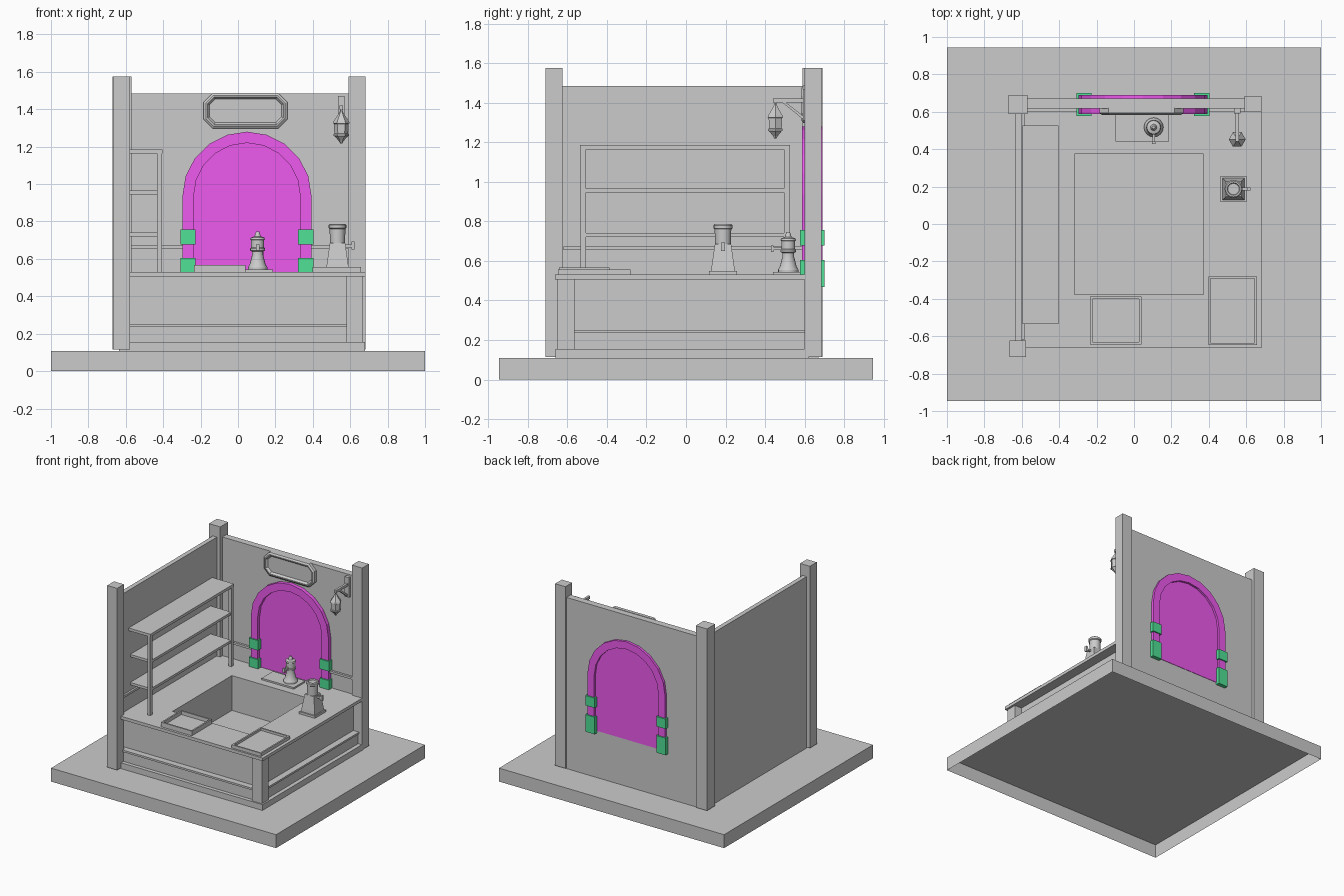
import bpy, bmesh
from math import sin, cos, pi

if "Cube" in bpy.data.objects:
    bpy.data.objects.remove(bpy.data.objects["Cube"])


def material(name, rgb):
    m = bpy.data.materials.new(name)
    m.diffuse_color = (*rgb, 1)
    m.use_nodes = True
    m.node_tree.nodes["Principled BSDF"].inputs["Base Color"].default_value = m.diffuse_color
    return m


MAGENTA = material("magenta", (0.85, 0.1, 0.85))
GREEN = material("green", (0.08, 0.75, 0.3))


def loft(name, rings, mat=None, cap_start=True, cap_end=True, smooth=False):
    """Skin a stack of equally sized point loops and cap the ends."""
    bm = bmesh.new()
    loops = [[bm.verts.new(p) for p in r] for r in rings]
    n = len(loops[0])
    for a, b in zip(loops, loops[1:]):
        for i in range(n):
            j = (i + 1) % n
            bm.faces.new((a[i], a[j], b[j], b[i]))
    if cap_start:
        bm.faces.new(loops[0][::-1])
    if cap_end:
        bm.faces.new(loops[-1])
    bmesh.ops.recalc_face_normals(bm, faces=bm.faces)
    me = bpy.data.meshes.new(name)
    bm.to_mesh(me)
    bm.free()
    ob = bpy.data.objects.new(name, me)
    bpy.context.collection.objects.link(ob)
    if mat:
        me.materials.append(mat)
    if smooth:
        bpy.ops.object.select_all(action='DESELECT')
        ob.select_set(True)
        bpy.context.view_layer.objects.active = ob
        bpy.ops.object.shade_smooth_by_angle()
    return ob


def rect(x0, x1, y0, y1, z):
    return [(x0, y0, z), (x1, y0, z), (x1, y1, z), (x0, y1, z)]


def box(name, x0, x1, y0, y1, z0, z1, mat=None, **kw):
    return loft(name, [rect(x0, x1, y0, y1, z0), rect(x0, x1, y0, y1, z1)], mat, **kw)


def prism_y(name, pts, y0, y1, mat=None):
    return loft(name, [[(x, y, z) for x, z in pts] for y in (y0, y1)], mat)


def lathe(name, cx, cy, profile, n=16, smooth=True):
    rings = [[(cx + r * cos(2 * pi * i / n), cy + r * sin(2 * pi * i / n), z)
              for i in range(n)] for r, z in profile]
    return loft(name, rings, smooth=smooth)


def tray(name, x0, x1, y0, y1, z0, z1, t=0.012):
    inner = (x0 + t, x1 - t, y0 + t, y1 - t)
    loft(name, [rect(x0, x1, y0, y1, z0), rect(x0, x1, y0, y1, z1),
                rect(*inner, z1), rect(*inner, z0 + 0.008)])


# Base slab, open underneath
box("base", -1, 1, -0.945, 0.945, 0, 0.108, cap_start=False)

# Corner posts and walls
for name, x0, x1, y0, y1 in (("front_left_post", -0.665, -0.577, -0.71, -0.624),
                             ("back_left_post", -0.67, -0.57, 0.588, 0.69),
                             ("back_right_post", 0.592, 0.683, 0.6, 0.685)):
    box(name, x0, x1, y0, y1, 0.115, 1.575)
box("left_wall", -0.636, -0.6, -0.63, 0.6, 0.108, 1.485)
box("back_wall", -0.58, 0.6, 0.617, 0.67, 0.108, 1.483)
box("left_wall_rail", -0.602, -0.585, -0.62, 0.6, 0.655, 0.673)
box("back_wall_rail_left", -0.58, -0.29, 0.6, 0.62, 0.655, 0.673)
box("back_wall_rail_right", 0.39, 0.6, 0.6, 0.62, 0.655, 0.673)


# Arched window: panel, surround and green blocks
def arch(r, z0=0.485, cx=0.048, zc=0.935, n=10):
    curve = [(cx + r * cos(pi * i / n), zc + r * sin(pi * i / n)) for i in range(n + 1)]
    return [(cx + r, z0)] + curve + [(cx - r, z0)]


prism_y("arch_panel", arch(0.287), 0.614, 0.673, MAGENTA)
prism_y("arch_surround", arch(0.345) + arch(0.285)[::-1], 0.587, 0.69, MAGENTA)
for side, cx in (("left", -0.267), ("right", 0.363)):
    for part, z0, z1 in (("lower", 0.467, 0.604), ("upper", 0.678, 0.757)):
        box(f"arch_block_{part}_{side}", cx - 0.041, cx + 0.041, 0.577, 0.7, z0, z1, GREEN)


# Octagonal plaque with a sunken face
def octagon(d, y):
    hx, hz, c = 0.224 - d, 0.094 - d, 0.048 - d * 0.55
    pts = [(hx, hz - c), (hx - c, hz), (c - hx, hz), (-hx, hz - c),
           (-hx, c - hz), (c - hx, -hz), (hx - c, -hz), (hx, c - hz)]
    return [(0.04 + x, y, 1.392 + z) for x, z in pts]


loft("plaque", [octagon(0, 0.62), octagon(0, 0.593), octagon(0.012, 0.584),
                octagon(0.02, 0.584), octagon(0.032, 0.6)])

# Lantern on its bracket
LX, LY = 0.552, 0.452
box("lantern_wall_plate", LX - 0.018, LX + 0.018, 0.592, 0.62, 1.31, 1.47)
box("lantern_arm", LX - 0.009, LX + 0.009, LY - 0.012, 0.6, 1.4, 1.42)
loft("lantern_brace", [[(LX + s * 0.007, y, z) for y, z in
                        ((0.485, 1.402), (0.505, 1.402), (0.597, 1.33), (0.597, 1.312))]
                       for s in (-1, 1)])
lathe("lantern_hook", LX, LY, [(0.006, 1.37), (0.006, 1.41)], 6, False)
lathe("lantern", LX, LY, [(0.006, 1.218), (0.014, 1.232), (0.036, 1.255), (0.042, 1.258),
                          (0.042, 1.268), (0.037, 1.27), (0.039, 1.322), (0.045, 1.325),
                          (0.042, 1.335), (0.018, 1.37), (0.008, 1.388)], 6, False)

# Counter: plinth, floor plate, recessed walls, corner leg and top
box("counter_plinth", -0.635, 0.68, -0.66, 0.62, 0.108, 0.155)
box("counter_lower_body", -0.6, 0.648, -0.63, 0.617, 0.155, 0.235)
box("counter_floor", -0.6, 0.656, -0.64, 0.617, 0.235, 0.25)
box("counter_leg", 0.58, 0.667, -0.65, -0.565, 0.155, 0.505)
HX0, HX1, HY0, HY1 = -0.317, 0.372, -0.377, 0.375
for name, x0, x1, y0, y1 in (("left", -0.6, HX0, -0.59, 0.617), ("right", HX1, 0.605, -0.59, 0.617),
                             ("front", HX0, HX1, -0.59, HY0), ("back", HX0, HX1, HY1, 0.617)):
    box(f"counter_wall_{name}", x0, x1, y0, y1, 0.25, 0.505)
for name, x0, x1, y0, y1 in (("left", -0.6, HX0, -0.662, 0.617), ("right", HX1, 0.683, -0.662, 0.617),
                             ("front", HX0, HX1, -0.662, HY0), ("back", HX0, HX1, HY1, 0.617)):
    box(f"counter_top_{name}", x0, x1, y0, y1, 0.505, 0.53)

# Shelf unit against the left wall
box("shelf_top", -0.597, -0.405, -0.535, 0.527, 1.163, 1.185)
for i, z in enumerate((0.955, 0.73)):
    box(f"shelf_{i}", -0.597, -0.412, -0.515, 0.505, z - 0.01, z + 0.01)
for side, y in (("front", -0.52), ("back", 0.51)):
    box(f"shelf_upright_{side}", -0.432, -0.407, y - 0.014, y + 0.014, 0.53, 1.165)

# Trays and work board
tray("left_tray", -0.235, 0.04, -0.643, -0.388, 0.53, 0.567)
tray("right_tray", 0.397, 0.657, -0.647, -0.28, 0.53, 0.556)
box("work_board", -0.098, 0.187, 0.44, 0.585, 0.53, 0.543)

# Round press with a small tap
PX, PY = 0.105, 0.517
lathe("round_press", PX, PY, [(0.052, 0.543), (0.052, 0.555), (0.043, 0.57), (0.03, 0.62),
                              (0.03, 0.64), (0.04, 0.645), (0.04, 0.655), (0.035, 0.66),
                              (0.035, 0.7), (0.039, 0.704), (0.036, 0.714), (0.017, 0.72),
                              (0.013, 0.735), (0.008, 0.747)])
box("round_press_tap", PX - 0.007, PX + 0.007, PY - 0.078, PY, 0.655, 0.669)
box("round_press_tap_knob", PX - 0.01, PX + 0.01, PY - 0.088, PY - 0.075, 0.645, 0.678)

# Square mill: foot, tapered body, round hopper and side handle
MX, MY = 0.532, 0.187


def square(h, z):
    return rect(MX - h, MX + h, MY - h, MY + h, z)


loft("mill_foot", [square(0.07, 0.53), square(0.07, 0.548)])
loft("mill_body", [square(0.06, 0.548), square(0.057, 0.575), square(0.041, 0.685)])
lathe("mill_hopper", MX, MY, [(0.04, 0.66), (0.042, 0.76), (0.048, 0.765), (0.048, 0.78),
                              (0.042, 0.786), (0.034, 0.786), (0.03, 0.778)])
box("mill_handle", MX + 0.03, MX + 0.08, MY - 0.007, MY + 0.007, 0.662, 0.676)
box("mill_handle_grip", MX + 0.074, MX + 0.09, MY - 0.009, MY + 0.009, 0.65, 0.692)
